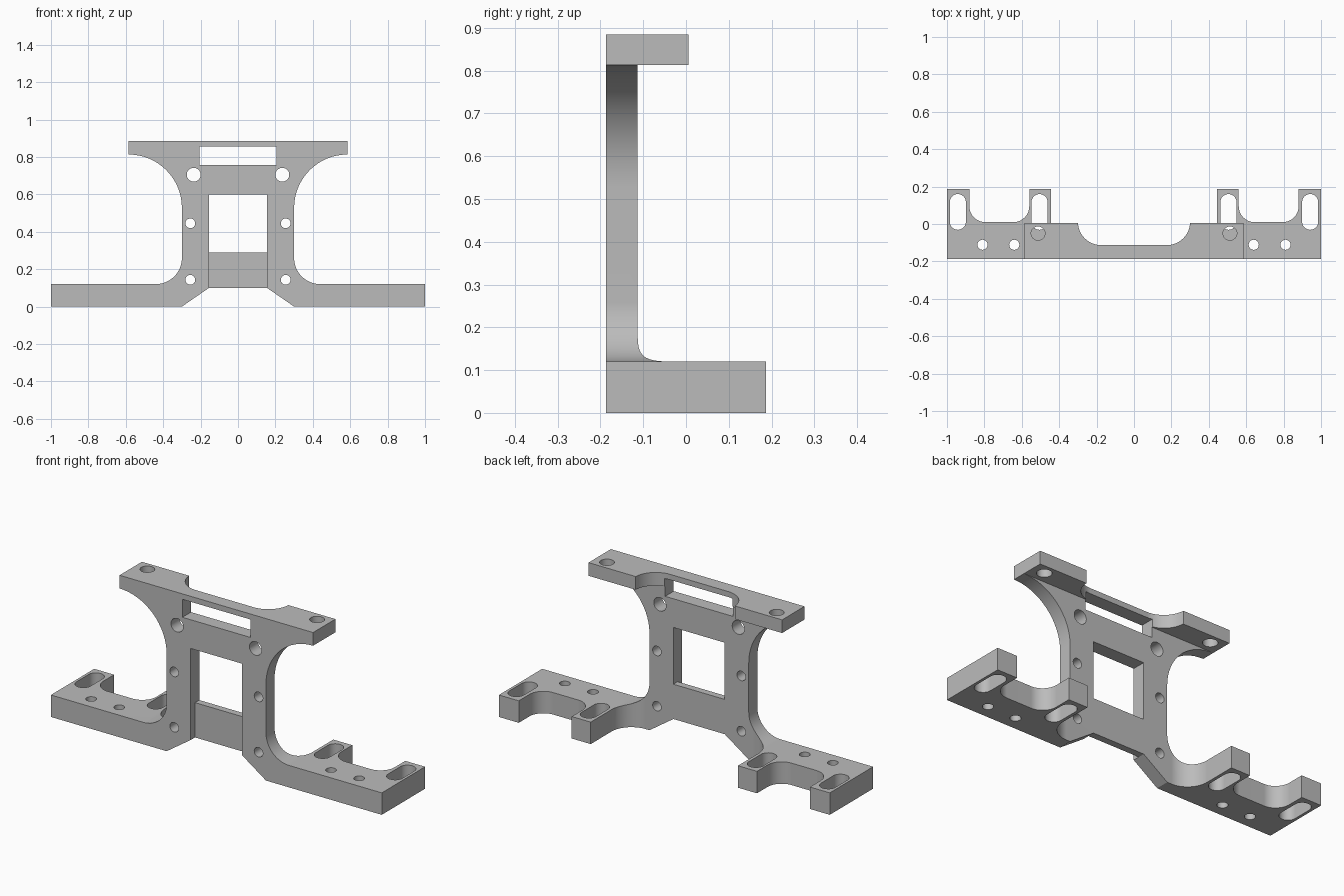
import bpy
import bmesh
from math import cos, sin, radians

cube = bpy.data.objects.get("Cube")
if cube:
    bpy.data.objects.remove(cube, do_unlink=True)

FRONT, PLATE_BACK, BACK = -0.187, -0.113, 0.187
BASE_TOP, FLANGE_LOW, TOP = 0.12, 0.813, 0.885

grey = bpy.data.materials.new("plain_grey")
grey.use_nodes = True
grey.diffuse_color = (0.5, 0.5, 0.5, 1)
grey.node_tree.nodes["Principled BSDF"].inputs["Base Color"].default_value = (0.5, 0.5, 0.5, 1)


def arc(cx, cy, r, start, end, steps=16):
    angles = [radians(start + (end - start) * i / steps) for i in range(steps + 1)]
    return [(cx + r * cos(a), cy + r * sin(a)) for a in angles]


def circle(cx, cy, r):
    return arc(cx, cy, r, 0, 360, 32)[:-1]


def rect(x0, y0, x1, y1):
    return [(x0, y0), (x1, y0), (x1, y1), (x0, y1)]


def mirrored(half):
    """Close a right-hand half outline across x = 0."""
    return half + [(-x, y) for x, y in reversed(half)]


def prism(name, outline, axis, low, high):
    """Extrude an outline along y (outline in x, z) or z (outline in x, y)."""
    bm = bmesh.new()
    place = (lambda p, d: (p[0], d, p[1])) if axis == "y" else (lambda p, d: (p[0], p[1], d))
    ends = [[bm.verts.new(place(p, d)) for p in outline] for d in (low, high)]
    for ring in ends:
        bm.faces.new(ring)
    for i in range(len(outline)):
        j = (i + 1) % len(outline)
        bm.faces.new((ends[0][i], ends[0][j], ends[1][j], ends[1][i]))
    bmesh.ops.recalc_face_normals(bm, faces=bm.faces)
    mesh = bpy.data.meshes.new(name)
    bm.to_mesh(mesh)
    bm.free()
    obj = bpy.data.objects.new(name, mesh)
    bpy.context.scene.collection.objects.link(obj)
    mesh.materials.append(grey)
    return obj


# Full-depth block with the front silhouette: feet, waist and top flange
silhouette = [(0.155, 0.1), (0.3, 0), (1, 0), (1, BASE_TOP)]
silhouette += arc(0.44, 0.26, 0.14, 270, 180)
silhouette += arc(0.585, 0.528, 0.285, 180, 90) + [(0.585, TOP)]
bracket = prism("mounting_bracket", mirrored(silhouette), "y", FRONT, BACK)

cutters = []


def cut(name, outline, axis, low, high):
    obj = prism(name, outline, axis, low, high)
    obj.hide_render = True
    cutters.append(obj)


# Clear the space behind the plate, between the feet and behind the top flange
cut("waist_clearance", rect(-1.1, 0.26, 1.1, FLANGE_LOW), "y", PLATE_BACK, 0.4)
feet_gap = arc(0.325, 0.007, 0.12, -90, 0) + [(0.445, 0.4)]
cut("feet_gap", mirrored(feet_gap), "z", -0.1, 0.3)
cut("flange_clearance", rect(-1.1, 0.006, 1.1, 0.4), "z", 0.7, 1)
flange_notch = arc(0.175, 0.012, 0.125, -90, 0) + [(0.3, 0.3)]
cut("flange_notch", mirrored(flange_notch), "z", 0.7, 1)

# Openings in the plate, with a recessed panel under the window
cut("window", rect(-0.155, 0.29, 0.155, 0.6), "y", -0.4, 0.4)
cut("panel_recess", rect(-0.155, 0.02, 0.155, 0.35), "y", -0.4, -0.15)
cut("cable_slot", rect(-0.205, 0.757, 0.205, 0.855), "y", -0.4, 0.4)

for s in (-1, 1):
    # Rounded gap between the two tabs of each foot
    gap = arc(0.645, 0.095, 0.085, 180, 270) + arc(0.795, 0.095, 0.085, 270, 360)
    gap += [(0.88, 0.4), (0.56, 0.4)]
    cut("tab_gap", [(s * x, y) for x, y in gap], "z", -0.1, 0.3)
    # Long slots and screw holes through the feet
    for x in (0.505, 0.942):
        slot = arc(s * x, 0.117, 0.043, 0, 180) + arc(s * x, 0.012, 0.043, 180, 360)
        cut("foot_slot", slot, "z", -0.1, 0.3)
    for x in (0.64, 0.81):
        cut("foot_hole", circle(s * x, -0.111, 0.027), "z", -0.1, 0.3)
    # Holes through the top flange and the plate
    cut("flange_hole", circle(s * 0.513, -0.05, 0.037), "z", 0.78, 1)
    for x, z, r in ((0.237, 0.705, 0.037), (0.255, 0.445, 0.026), (0.255, 0.143, 0.026)):
        cut("plate_hole", circle(s * x, z, r), "y", -0.4, 0.4)

for cutter in cutters:
    mod = bracket.modifiers.new(cutter.name, "BOOLEAN")
    mod.operation = "DIFFERENCE"
    mod.solver = "EXACT"
    mod.object = cutter

# Bake the cuts, then drop the helpers
graph = bpy.context.evaluated_depsgraph_get()
baked = bpy.data.meshes.new_from_object(bracket.evaluated_get(graph))
bracket.modifiers.clear()
bracket.data = baked
for cutter in cutters:
    bpy.data.objects.remove(cutter, do_unlink=True)

# Smooth the curved walls and keep the edges sharp
for obj in bpy.context.selected_objects:
    obj.select_set(False)
bracket.select_set(True)
bpy.context.view_layer.objects.active = bracket
bpy.ops.object.shade_smooth_by_angle(angle=radians(30))
weighted = bracket.modifiers.new("even_normals", "WEIGHTED_NORMAL")
weighted.keep_sharp = True
